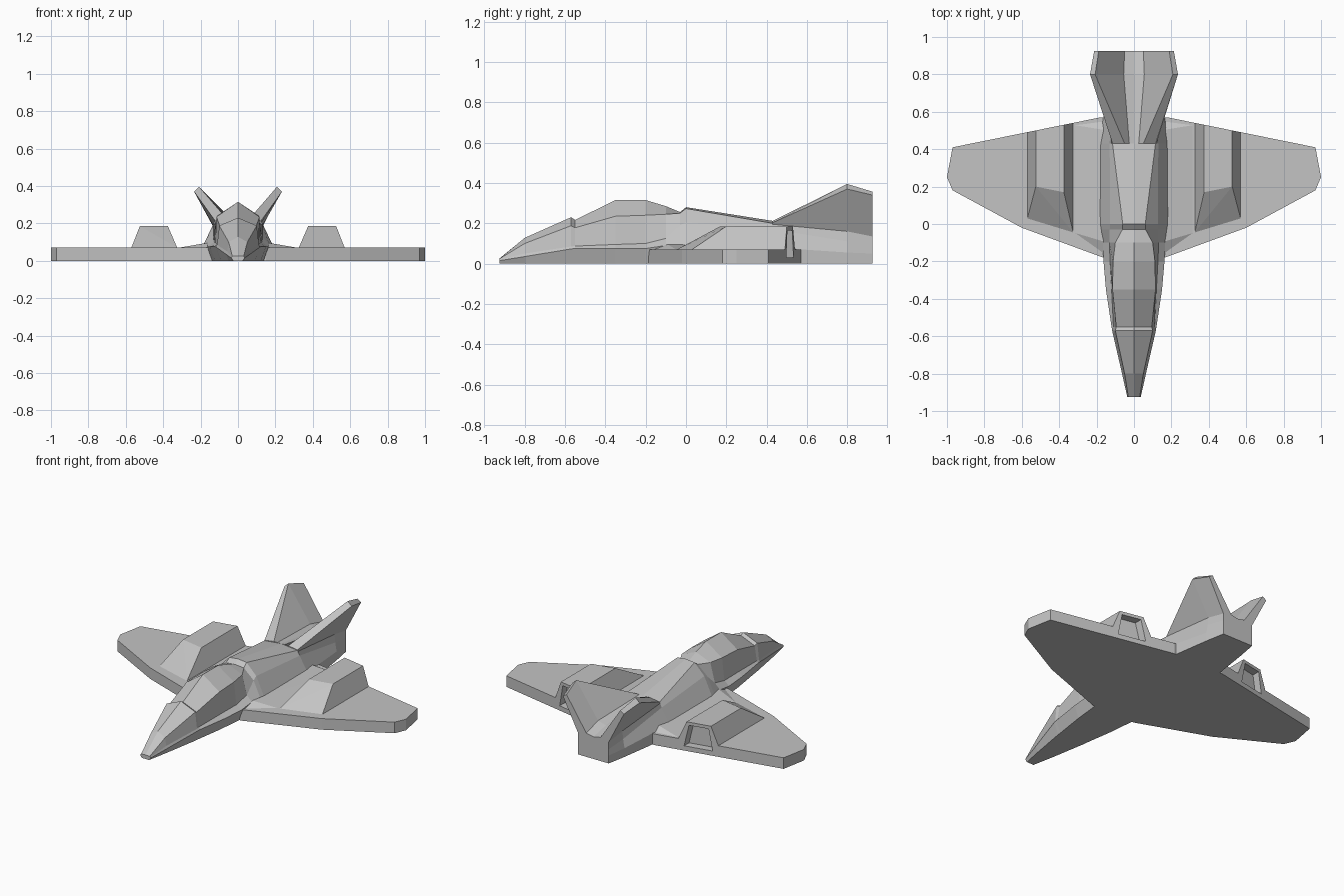
import bpy, bmesh
from mathutils import Vector

cube = bpy.data.objects.get("Cube")
if cube:
    bpy.data.objects.remove(cube, do_unlink=True)

grey = bpy.data.materials.new("plain_grey")
grey.use_nodes = True
grey.diffuse_color = (0.55, 0.55, 0.55, 1)
grey.node_tree.nodes["Principled BSDF"].inputs["Base Color"].default_value = (0.55, 0.55, 0.55, 1)


def finish(bm, name):
    bmesh.ops.recalc_face_normals(bm, faces=bm.faces)
    me = bpy.data.meshes.new(name)
    bm.to_mesh(me)
    bm.free()
    me.materials.append(grey)
    ob = bpy.data.objects.new(name, me)
    bpy.context.collection.objects.link(ob)
    return ob


def loft(name, sections):
    """Skin mirrored half sections: (y, [(x, z), ...], centre ridge z)."""
    bm = bmesh.new()
    rings = []
    for y, half, ridge in sections:
        ring = half + [(0, ridge)] + [(-x, z) for x, z in reversed(half)]
        rings.append([bm.verts.new((x, y, z)) for x, z in ring])
    n = len(rings[0])
    for a, b in zip(rings, rings[1:]):
        for i in range(n):
            j = (i + 1) % n
            bm.faces.new((a[i], a[j], b[j], b[i]))
    bm.faces.new(rings[0])
    bm.faces.new(rings[-1])
    return finish(bm, name)


def hull(name, points):
    bm = bmesh.new()
    for p in points:
        bm.verts.new(p)
    bmesh.ops.convex_hull(bm, input=bm.verts)
    bmesh.ops.dissolve_limit(bm, angle_limit=0.01, verts=bm.verts, edges=bm.edges)
    return finish(bm, name)


def cut(ob, cutter):
    mod = ob.modifiers.new("recess", 'BOOLEAN')
    mod.operation = 'DIFFERENCE'
    mod.solver = 'EXACT'
    mod.object = cutter
    bpy.context.view_layer.objects.active = ob
    bpy.ops.object.modifier_apply(modifier=mod.name)


# Nose, canopy and spine: chine bottom, chine, canopy base, shoulder, ridge
loft("fuselage", [
    (-0.925, [(0.025, 0), (0.036, 0.015), (0.034, 0.02), (0.03, 0.024)], 0.026),
    (-0.80, [(0.05, 0), (0.064, 0.035), (0.058, 0.05), (0.05, 0.1)], 0.128),
    (-0.57, [(0.09, 0), (0.117, 0.073), (0.112, 0.085), (0.1, 0.188)], 0.23),
    (-0.55, [(0.092, 0), (0.12, 0.075), (0.11, 0.087), (0.095, 0.178)], 0.217),
    (-0.35, [(0.122, 0), (0.15, 0.075), (0.12, 0.095), (0.115, 0.235)], 0.315),
    (-0.20, [(0.137, 0), (0.163, 0.075), (0.128, 0.1), (0.112, 0.24)], 0.315),
    (-0.10, [(0.145, 0), (0.167, 0.09), (0.132, 0.125), (0.1, 0.245)], 0.285),
    (-0.03, [(0.17, 0), (0.175, 0.095), (0.13, 0.19), (0.062, 0.25)], 0.256),
    (0.0, [(0.175, 0), (0.18, 0.095), (0.128, 0.205), (0.06, 0.273)], 0.28),
    (0.43, [(0.185, 0), (0.185, 0.08), (0.13, 0.17), (0.115, 0.2)], 0.212),
])

# Tail body and the two canted fins rising out of it
loft("tail_with_fins", [
    (0.43, [(0.185, 0), (0.185, 0.08), (0.13, 0.17), (0.12, 0.195),
            (0.115, 0.203), (0.05, 0.212), (0.025, 0.212)], 0.212),
    (0.80, [(0.13, 0), (0.13, 0.055), (0.12, 0.11), (0.115, 0.16),
            (0.235, 0.37), (0.208, 0.395), (0.055, 0.18)], 0.165),
    (0.925, [(0.107, 0), (0.107, 0.05), (0.107, 0.09), (0.107, 0.135),
             (0.213, 0.34), (0.188, 0.357), (0.05, 0.15)], 0.14),
])

# Wing slab, straight across under the body
half_wing = [(0.15, -0.185), (0.60, -0.02), (0.97, 0.18), (1.0, 0.25),
             (0.97, 0.41), (0.18, 0.57)]
outline = half_wing + [(-x, y) for x, y in reversed(half_wing)]
bm = bmesh.new()
base = bm.faces.new([bm.verts.new((x, y, 0)) for x, y in outline])
top = bmesh.ops.extrude_face_region(bm, geom=[base])
bmesh.ops.translate(bm, vec=Vector((0, 0, 0.07)),
                    verts=[v for v in top["geom"] if isinstance(v, bmesh.types.BMVert)])
wing = finish(bm, "wing")


def trail(x):
    """Trailing edge y of the wing at x."""
    return 0.41 + (0.97 - x) * 0.16 / 0.79


for s, side in ((1, "left"), (-1, "right")):
    # Engine pod with a long front ramp and sloping flanks
    pod = hull(side + "_engine_pod", [(s * x, y, z) for x, y, z in (
        (0.325, -0.045, 0.07), (0.57, 0.03, 0.07),
        (0.325, trail(0.325), 0.07), (0.57, trail(0.57), 0.07),
        (0.375, 0.17, 0.185), (0.525, 0.20, 0.185),
        (0.375, trail(0.375), 0.185), (0.525, trail(0.525), 0.185))])
    # Exhaust recess through the pod's rear and the wing edge
    cutter = hull(side + "_recess_cutter", [
        (s * x, trail(x) + dy, z)
        for x, z in ((0.36, 0.03), (0.535, 0.03), (0.39, 0.165), (0.51, 0.165))
        for dy in (-0.05, 0.05)])
    cutter.hide_render = True
    cut(pod, cutter)
    cut(wing, cutter)
    bpy.data.objects.remove(cutter, do_unlink=True)
    # Low fairing between body and pod
    hull(side + "_wing_root", [(s * x, y, z) for x, y, z in (
        (0.14, -0.10, 0.1), (0.14, 0.5, 0.098), (0.16, -0.17, 0.065),
        (0.325, -0.045, 0.068), (0.325, 0.53, 0.068), (0.14, 0.56, 0.065))])
